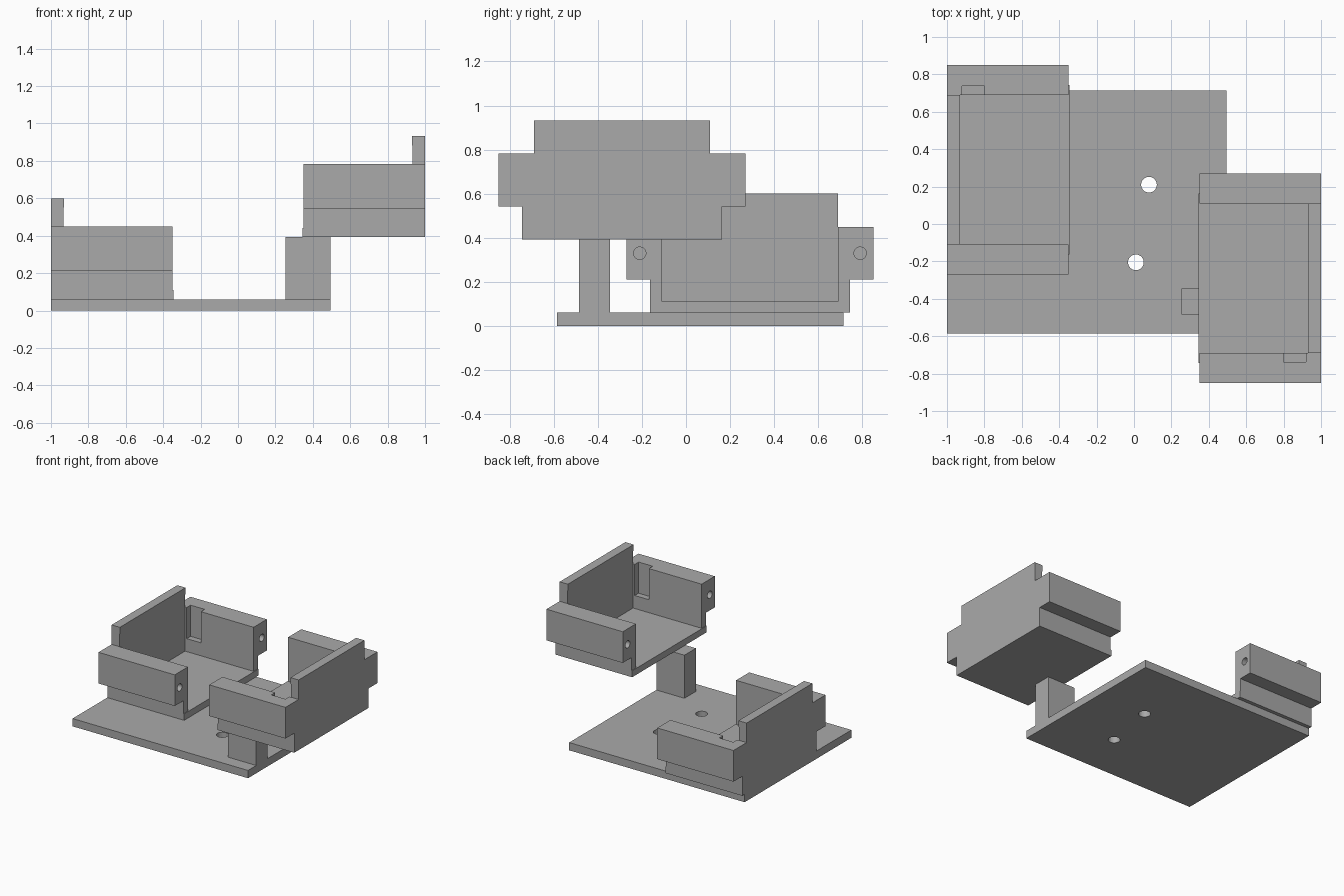
import bpy, bmesh
from math import pi
from mathutils import Matrix

if "Cube" in bpy.data.objects:
    bpy.data.objects.remove(bpy.data.objects["Cube"], do_unlink=True)

grey = bpy.data.materials.new("plain grey")
grey.use_nodes = True
grey.diffuse_color = (0.4, 0.4, 0.4, 1)
grey.node_tree.nodes["Principled BSDF"].inputs["Base Color"].default_value = (0.4, 0.4, 0.4, 1)


def finish(name, bm):
    bmesh.ops.recalc_face_normals(bm, faces=bm.faces)
    mesh = bpy.data.meshes.new(name)
    bm.to_mesh(mesh)
    bm.free()
    mesh.materials.append(grey)
    obj = bpy.data.objects.new(name, mesh)
    bpy.context.collection.objects.link(obj)
    return obj


def box(name, x, y, z):
    bm = bmesh.new()
    bmesh.ops.create_cube(bm, size=1)
    for v in bm.verts:
        for i, (low, high) in enumerate((x, y, z)):
            v.co[i] = low if v.co[i] < 0 else high
    return finish(name, bm)


def prism(name, profile, x0, x1):
    """Extrude a closed y-z profile along x."""
    bm = bmesh.new()
    face = bm.faces.new([bm.verts.new((x0, y, z)) for y, z in profile])
    result = bmesh.ops.extrude_face_region(bm, geom=[face])
    verts = [g for g in result["geom"] if isinstance(g, bmesh.types.BMVert)]
    bmesh.ops.translate(bm, verts=verts, vec=(x1 - x0, 0, 0))
    return finish(name, bm)


def rod(name, centre, radius, depth, along_x=False):
    bm = bmesh.new()
    turn = Matrix.Rotation(pi / 2 if along_x else 0, 4, 'Y')
    bmesh.ops.create_cone(bm, cap_ends=True, segments=32, radius1=radius, radius2=radius,
                          depth=depth, matrix=Matrix.Translation(centre) @ turn)
    return finish(name, bm)


def cut(obj, cutters):
    bpy.context.view_layer.objects.active = obj
    for cutter in cutters:
        cutter.hide_render = True
        mod = obj.modifiers.new("cut", 'BOOLEAN')
        mod.operation = 'DIFFERENCE'
        mod.solver = 'EXACT'
        mod.object = cutter
        bpy.ops.object.modifier_apply(modifier=mod.name)
        bpy.data.objects.remove(cutter, do_unlink=True)


# Base plate with two screw holes, and the post for the raised tray
plate = box("base_plate", (-1, 0.495), (-0.585, 0.715), (0, 0.06))
cut(plate, [rod("hole", (0.08, 0.21, 0.03), 0.042, 0.2),
            rod("hole", (0.01, -0.205, 0.03), 0.042, 0.2)])
box("support_post", (0.255, 0.495), (-0.485, -0.345), (0.06, 0.392))

# Tray body: floor and two stepped side walls, as one profile
mid = 0.29
half = [(0.4, 0.11), (0.4, 0.45), (0.56, 0.45), (0.56, 0.21), (0.453, 0.21), (0.453, 0.06)]
profile = [(mid + y, z) for y, z in half] + [(mid - y, z) for y, z in reversed(half)]
body = prism("low_tray_body", profile, -1, -0.35)

# Blind screw holes in the wall ends, and a slot beside the tall wall
cut(body, [rod("hole", (-0.4, mid + side * 0.5, 0.33), 0.028, 0.4, True) for side in (-1, 1)]
    + [box("slot", (-0.92, -0.8), (0.66, 0.737), (0.21, 0.6))])

# Floor edge, tall outer wall and its thin lip
tray = [body,
        box("low_tray_floor_edge", (-0.35, -0.345), (mid - 0.453, mid + 0.453), (0.06, 0.11)),
        box("low_tray_tall_wall", (-1, -0.934), (mid - 0.4, mid + 0.4), (0.11, 0.55)),
        box("low_tray_wall_lip", (-1, -0.93), (mid - 0.4, mid + 0.4), (0.55, 0.6))]

# Raised tray: the same parts turned half round and lifted
for part in tray:
    twin = part.copy()
    twin.data = part.data.copy()
    twin.name = part.name.replace("low", "raised")
    twin.data.transform(Matrix.Translation((0, 0, 0.332)) @ Matrix.Rotation(pi, 4, 'Z'))
    bpy.context.collection.objects.link(twin)
